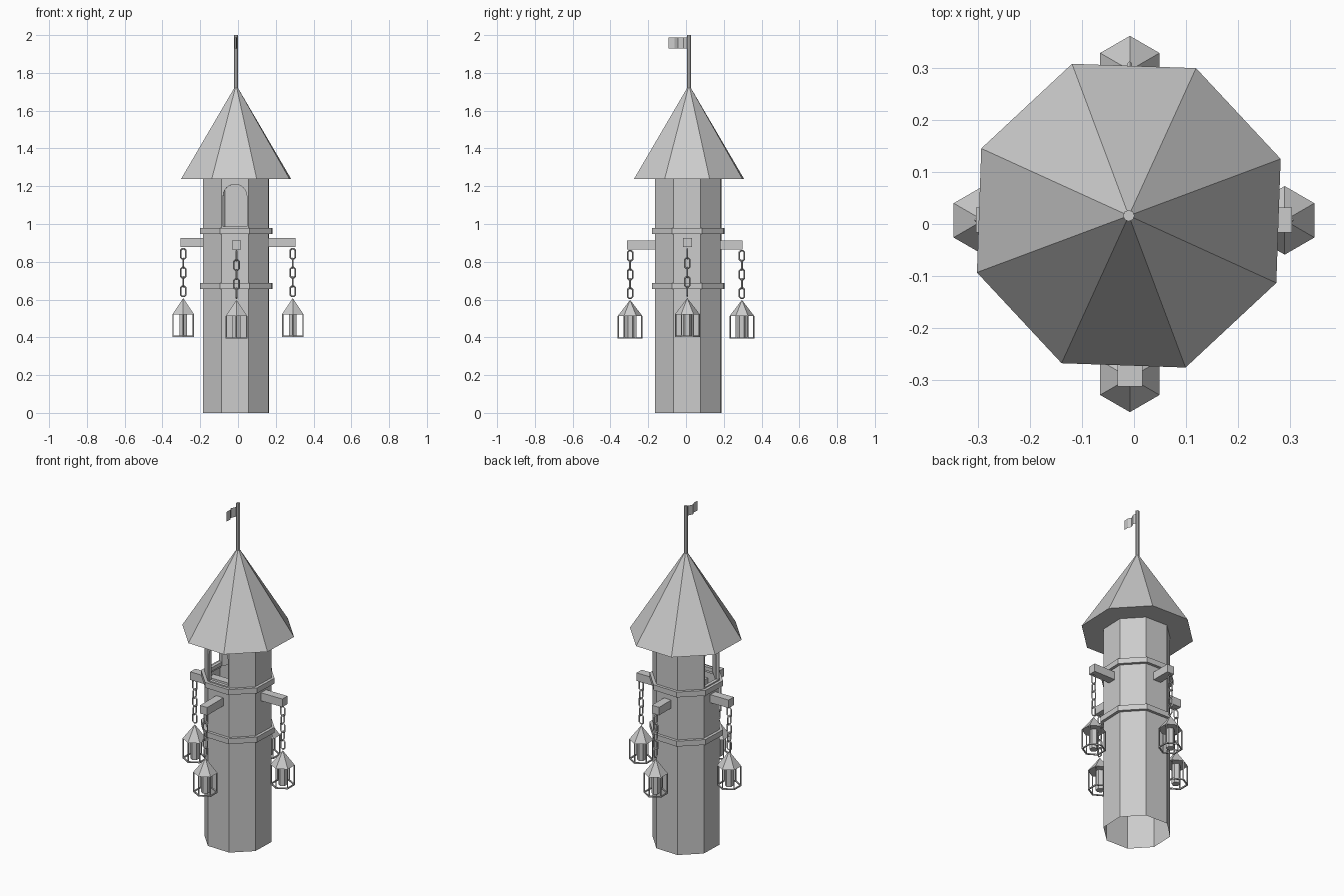
import bpy, bmesh, math
from math import pi, cos, sin, radians
from mathutils import Matrix, Vector

if "Cube" in bpy.data.objects:
    bpy.data.objects.remove(bpy.data.objects["Cube"])

CX, CY = -0.01, 0.012          # tower axis
TURN = radians(20.5)           # corner angle of the octagons

stone = bpy.data.materials.new("light_grey")
stone.diffuse_color = (0.6, 0.6, 0.6, 1)
stone.use_nodes = True
stone.node_tree.nodes["Principled BSDF"].inputs["Base Color"].default_value = stone.diffuse_color


def finish(bm, name):
    bmesh.ops.recalc_face_normals(bm, faces=bm.faces)
    me = bpy.data.meshes.new(name)
    bm.to_mesh(me)
    bm.free()
    me.materials.append(stone)
    ob = bpy.data.objects.new(name, me)
    bpy.context.collection.objects.link(ob)
    return ob


def loop(bm, n, r, z, turn, cx, cy):
    return [bm.verts.new((cx + r * cos(turn + 2 * pi * i / n),
                          cy + r * sin(turn + 2 * pi * i / n), z)) for i in range(n)]


def bridge(bm, a, b):
    for i in range(len(a)):
        j = (i + 1) % len(a)
        bm.faces.new((a[i], a[j], b[j], b[i]))


def prism(bm, n, r, z0, z1, turn, cx, cy, caps=True):
    a, b = loop(bm, n, r, z0, turn, cx, cy), loop(bm, n, r, z1, turn, cx, cy)
    bridge(bm, a, b)
    if caps:
        bm.faces.new(a)
        bm.faces.new(b)


def ring(bm, n, r_out, r_in, z0, z1, turn, cx, cy):
    ls = [loop(bm, n, r, z, turn, cx, cy)
          for r, z in ((r_out, z0), (r_out, z1), (r_in, z1), (r_in, z0))]
    for k in range(4):
        bridge(bm, ls[k], ls[(k + 1) % 4])


def cone(bm, n, r, z0, z1, turn, cx, cy):
    a = loop(bm, n, r, z0, turn, cx, cy)
    tip = bm.verts.new((cx, cy, z1))
    for i in range(n):
        bm.faces.new((a[i], a[(i + 1) % n], tip))
    bm.faces.new(a)


def box(bm, centre, size):
    bmesh.ops.create_cube(bm, size=1, matrix=Matrix.Translation(centre)
                          @ Matrix.Diagonal((*size, 1)))


# Hollow lower shaft, open at the foot
bm = bmesh.new()
prism(bm, 8, 0.187, 0, 0.965, TURN, CX, CY, caps=False)
finish(bm, "tower_shaft")

# Lookout room with arched openings on the front and left
bm = bmesh.new()
ring(bm, 8, 0.187, 0.166, 0.965, 1.237, TURN, CX, CY)
room = finish(bm, "lookout_walls")
HALF = 0.063
profile = [(-HALF, 0.987), (HALF, 0.987)]
profile += [(HALF * cos(pi * k / 12), 1.147 + HALF * sin(pi * k / 12)) for k in range(13)]
for ang in (radians(-92), radians(178)):
    bm = bmesh.new()
    out, side = Vector((cos(ang), sin(ang), 0)), Vector((-sin(ang), cos(ang), 0))
    ends = [[bm.verts.new(Vector((CX, CY, z)) + side * u + out * d) for u, z in profile]
            for d in (0.12, 0.25)]
    bridge(bm, *ends)
    bm.faces.new(ends[0])
    bm.faces.new(ends[1])
    cutter = finish(bm, "arch_cutter")
    cutter.hide_render = True
    mod = room.modifiers.new("arch", 'BOOLEAN')
    mod.operation, mod.solver, mod.object = 'DIFFERENCE', 'EXACT', cutter
    bpy.context.view_layer.objects.active = room
    bpy.ops.object.modifier_apply(modifier=mod.name)
    bpy.data.objects.remove(cutter)

# Stone bands around the shaft
for name, z0, z1 in (("lower_band", 0.655, 0.687), ("upper_band", 0.948, 0.98)):
    bm = bmesh.new()
    ring(bm, 8, 0.205, 0.18, z0, z1, TURN, CX, CY)
    finish(bm, name)

# Roof
bm = bmesh.new()
cone(bm, 8, 0.312, 1.237, 1.737, TURN, CX, 0.016)
finish(bm, "roof")

# Flag pole and wavy flag
bm = bmesh.new()
prism(bm, 8, 0.011, 1.72, 2.0, 0, CX, 0.016)
finish(bm, "flag_pole")
bm = bmesh.new()
wave = [(0, 0.01), (0.005, -0.014), (-0.008, -0.042), (0.002, -0.06), (0, -0.092)]
cols = [[bm.verts.new((CX + x, y, z)) for z in (1.93, 1.988)] for x, y in wave]
for a, b in zip(cols, cols[1:]):
    bm.faces.new((a[0], b[0], b[1], a[1]))
finish(bm, "flag")

# Crossing beams that carry the lanterns
bm = bmesh.new()
box(bm, (0, 0.008, 0.902), (0.608, 0.048, 0.048))
finish(bm, "side_beam")
bm = bmesh.new()
box(bm, (-0.008, -0.007, 0.888), (0.048, 0.612, 0.048))
finish(bm, "front_back_beam")


def link(bm, cx, cy, cz, ang):
    # Stretched ring standing in the vertical plane at this angle
    rows = []
    for i in range(8):
        t = 2 * pi * (i + 0.5) / 8
        row = []
        for k in range(4):
            r = 0.0145 + 0.0045 * cos(k * pi / 2)
            u, w = r * cos(t), 0.0045 * sin(k * pi / 2)
            z = r * sin(t) + math.copysign(0.0135, sin(t))
            row.append(bm.verts.new((cx + u * cos(ang) - w * sin(ang),
                                     cy + u * sin(ang) + w * cos(ang), cz + z)))
        rows.append(row)
    for i in range(8):
        bridge(bm, rows[i], rows[(i + 1) % 8])


def lantern(name, x, y, dz, ang):
    # Chain
    bm = bmesh.new()
    for i in range(5):
        link(bm, x, y, 0.842 - 0.0495 * i + dz, ang + (i % 2) * pi / 2)
    finish(bm, name + "_chain")
    # Cap
    bm = bmesh.new()
    cone(bm, 6, 0.066, 0.522 + dz, 0.608 + dz, pi / 2, x, y)
    finish(bm, name + "_cap")
    # Thin frame: corner posts and foot ring
    bm = bmesh.new()
    for i in range(6):
        a = pi / 2 + i * pi / 3
        prism(bm, 4, 0.004, 0.405 + dz, 0.523 + dz, a,
              x + 0.062 * cos(a), y + 0.062 * sin(a))
    ring(bm, 6, 0.066, 0.058, 0.403 + dz, 0.410 + dz, pi / 2, x, y)
    finish(bm, name + "_frame")
    # Candle
    bm = bmesh.new()
    prism(bm, 6, 0.024, 0.405 + dz, 0.523 + dz, pi / 2, x, y)
    finish(bm, name + "_candle")


lantern("left_lantern", -0.29, 0.007, 0, 0)
lantern("right_lantern", 0.29, 0.007, 0, 0)
lantern("front_lantern", -0.008, -0.296, -0.01, pi / 2)
lantern("back_lantern", -0.008, 0.296, -0.01, pi / 2)
